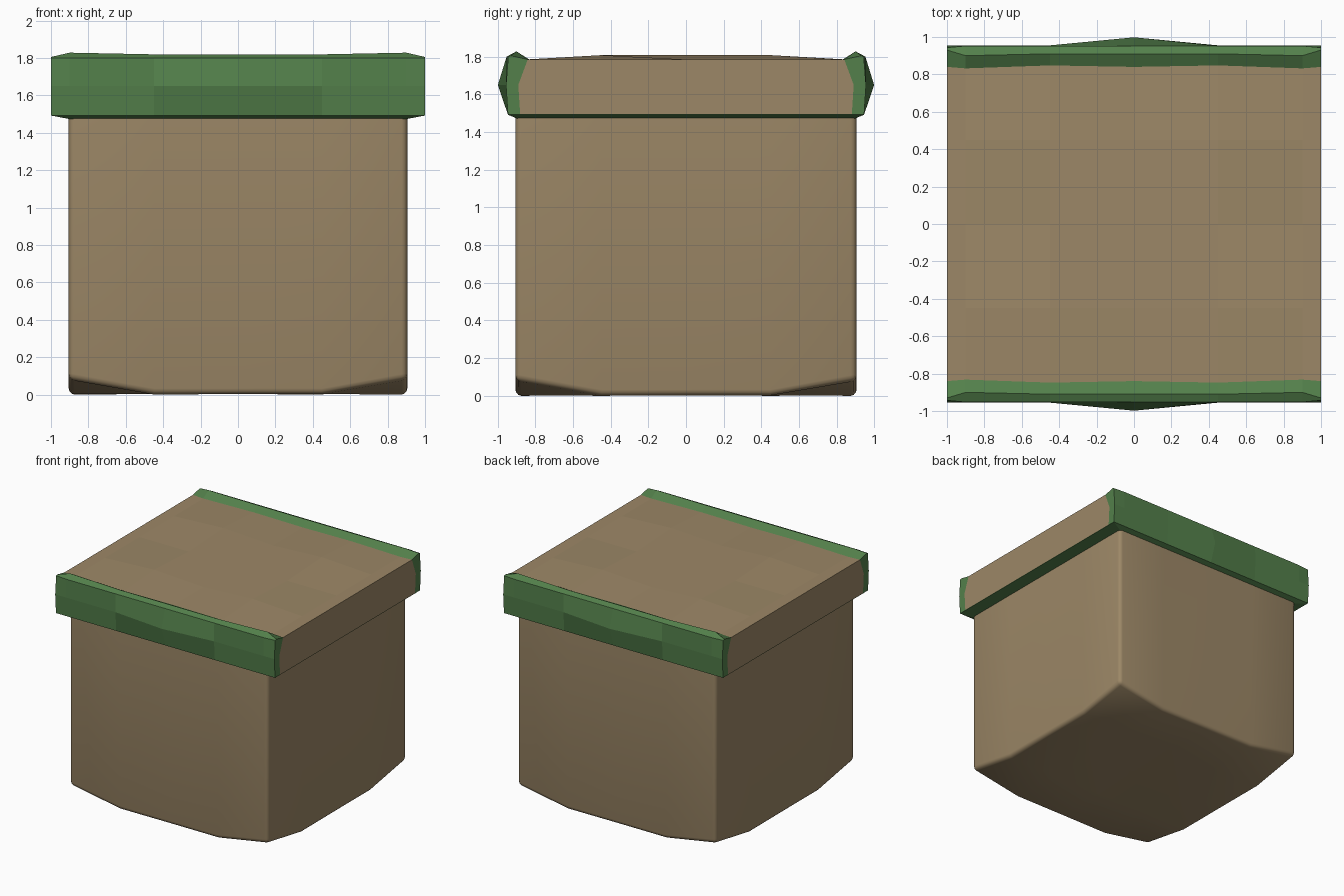
import bpy, bmesh

if "Cube" in bpy.data.objects:
    bpy.data.objects.remove(bpy.data.objects["Cube"])


def material(name, rgb):
    m = bpy.data.materials.new(name)
    m.diffuse_color = (*rgb, 1)
    m.use_nodes = True
    m.node_tree.nodes["Principled BSDF"].inputs["Base Color"].default_value = m.diffuse_color
    return m


BROWN = material("brown", (0.335, 0.245, 0.135))
GREEN = material("green", (0.087, 0.216, 0.070))


def finish(bm, name, mat):
    bmesh.ops.recalc_face_normals(bm, faces=bm.faces)
    me = bpy.data.meshes.new(name)
    bm.to_mesh(me)
    bm.free()
    ob = bpy.data.objects.new(name, me)
    bpy.context.collection.objects.link(ob)
    me.materials.append(mat)
    return ob


def loft(name, rings, mat, closed=True):
    """Skin a list of equal-length sections; closed sections get end caps."""
    bm = bmesh.new()
    rows = [[bm.verts.new(p) for p in r] for r in rings]
    n = len(rows[0])
    for a, b in zip(rows, rows[1:]):
        for i in range(n if closed else n - 1):
            j = (i + 1) % n
            bm.faces.new((a[i], a[j], b[j], b[i]))
    bm.faces.new(rows[0])
    bm.faces.new(rows[-1])
    return finish(bm, name, mat)


# lower block: bottom corners lifted, rounded bottom and upright edges
bm = bmesh.new()
cuts = [-0.905, -0.45, 0, 0.45, 0.905]
last = len(cuts) - 1
grid = []
for i, x in enumerate(cuts):
    grid.append([bm.verts.new((x, y, 0.085 if abs(x) > 0.9 and abs(y) > 0.9 else 0.003))
                 for y in cuts])
for i in range(last):
    for j in range(last):
        bm.faces.new((grid[i][j], grid[i][j + 1], grid[i + 1][j + 1], grid[i + 1][j]))
rim = [e for e in bm.edges if e.is_boundary]
out = bmesh.ops.extrude_edge_only(bm, edges=rim)["geom"]
for v in out:
    if isinstance(v, bmesh.types.BMVert):
        v.co.z = 1.48
corner_edges = [e for e in bm.edges if abs(e.verts[0].co.z - e.verts[1].co.z) > 1
                and all(abs(c) > 0.9 for c in e.verts[0].co.xy)]
bmesh.ops.recalc_face_normals(bm, faces=bm.faces)
bmesh.ops.bevel(bm, geom=rim + corner_edges, offset=0.03, segments=3,
                profile=0.5, affect='EDGES')
body = finish(bm, "lower_block", BROWN)
bpy.context.view_layer.objects.active = body
body.select_set(True)
bpy.ops.object.shade_smooth_by_angle(angle=0.6)

# top slab with a gently uneven surface
xs = [-1, -0.9, -0.45, 0, 0.45, 0.9, 1]


def top_z(x, y):
    if abs(x) > 0.8:
        return 1.785
    if (x == 0) == (y == 0):
        return 1.808
    return 1.785


inner = {1: -0.84, 0.9: -0.832, 0.45: -0.848, 0: -0.84}
rings = []
for x in xs:
    e = inner[abs(x)]
    front = [(-0.88, 1.495), (-0.89, 1.65), (e, 1.785)]
    mid = [(y, top_z(x, y)) for y in (-0.45, 0, 0.45)]
    back = [(-y, z) for y, z in reversed(front)]
    rings.append([(x, y, z) for y, z in front + mid + back])
loft("top_slab", rings, BROWN, closed=False)

# green strips along front and back, bulging at the middle
for side, name in ((1, "front_strip"), (-1, "back_strip")):
    rings = []
    for x in xs:
        a = abs(x)
        bulge = -0.998 if a == 0 else -0.955
        ridge = (-0.93, 1.805) if a == 1 else (-0.90, 1.828) if a == 0.9 else (-0.91, 1.819)
        edge = -0.943 if a == 1 else -0.952
        prof = [(-0.88, 1.495), (-0.945, 1.492), (bulge, 1.65), (edge, 1.80),
                ridge, (inner[a], 1.785), (-0.89, 1.65)]
        rings.append([(x, side * y, z) for y, z in prof])
    loft(name, rings, GREEN)

# green sloping underside around the block
bm = bmesh.new()
loops = []
for hx, hy, z in ((1, 0.945, 1.502), (1, 0.945, 1.492), (0.9, 0.9, 1.473)):
    loops.append([bm.verts.new((sx * hx, sy * hy, z))
                  for sx, sy in ((-1, -1), (1, -1), (1, 1), (-1, 1))])
for a, b in zip(loops, loops[1:]):
    for i in range(4):
        j = (i + 1) % 4
        bm.faces.new((a[i], b[i], b[j], a[j]))
me = bpy.data.meshes.new("underside_trim")
bm.to_mesh(me)
bm.free()
trim = bpy.data.objects.new("underside_trim", me)
bpy.context.collection.objects.link(trim)
me.materials.append(GREEN)
